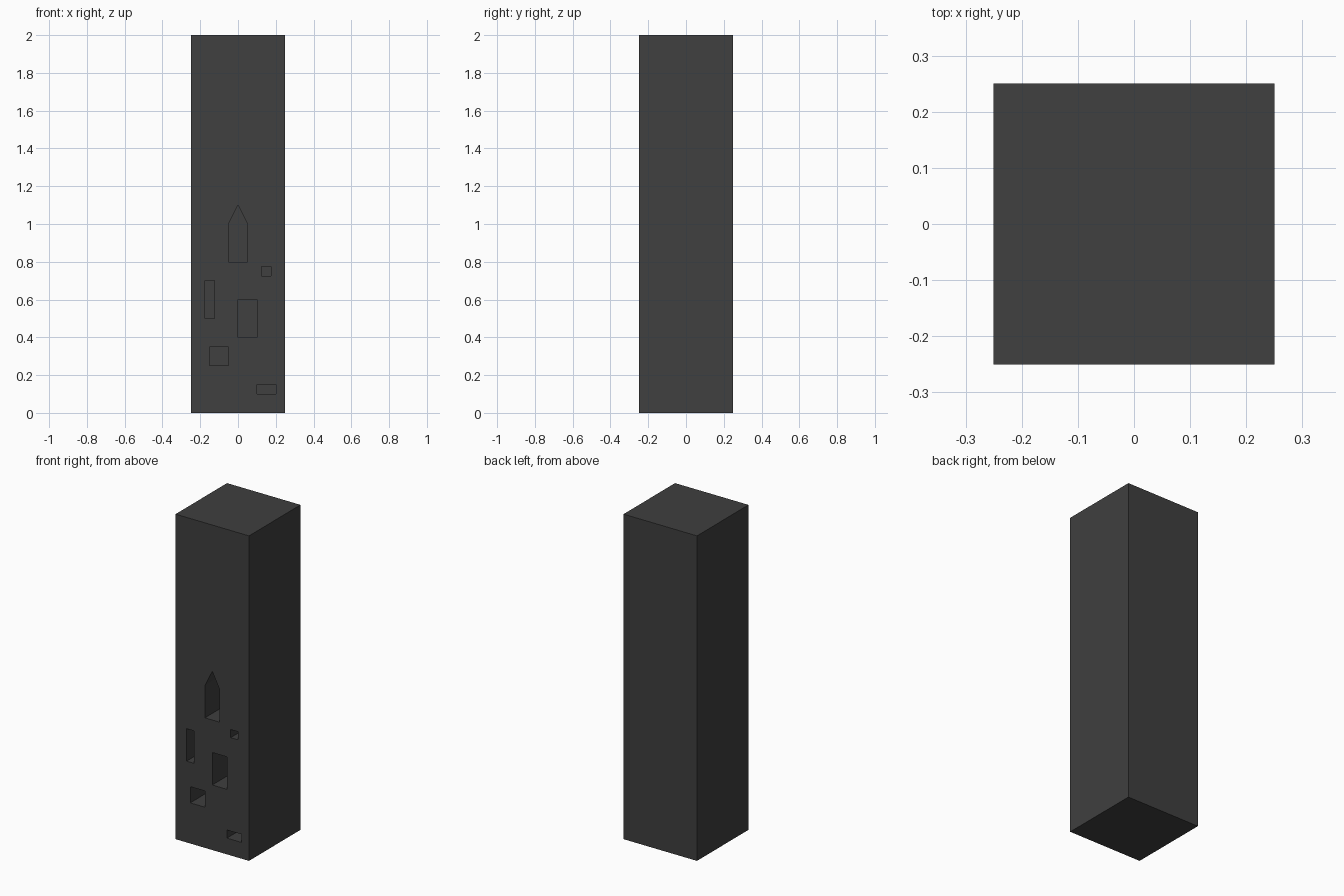
import bpy
import bmesh

if "Cube" in bpy.data.objects:
    bpy.data.objects.remove(bpy.data.objects["Cube"])

W, H, DEPTH = 0.5, 2.0, 0.2   # pillar width, height, recess depth


def rect(cx, cz, w, h):
    """Front-view rectangle as (x, z) points."""
    return [(cx - w / 2, cz - h / 2), (cx + w / 2, cz - h / 2),
            (cx + w / 2, cz + h / 2), (cx - w / 2, cz + h / 2)]


def add_prism(bm, profile, y0, y1):
    """Extrude an (x, z) profile from y0 back to y1."""
    face = bm.faces.new([bm.verts.new((x, y0, z)) for x, z in profile])
    ext = bmesh.ops.extrude_face_region(bm, geom=[face], use_keep_orig=True)
    verts = [g for g in ext["geom"] if isinstance(g, bmesh.types.BMVert)]
    bmesh.ops.translate(bm, vec=(0, y1 - y0, 0), verts=verts)


def make_object(name, profiles, y0, y1):
    bm = bmesh.new()
    for p in profiles:
        add_prism(bm, p, y0, y1)
    bmesh.ops.recalc_face_normals(bm, faces=bm.faces[:])
    mesh = bpy.data.meshes.new(name)
    bm.to_mesh(mesh)
    bm.free()
    obj = bpy.data.objects.new(name, mesh)
    bpy.context.collection.objects.link(obj)
    return obj


# Square pillar
pillar = make_object("pillar", [rect(0, H / 2, W, H)], -W / 2, W / 2)
mat = bpy.data.materials.new("dark_stone")
mat.diffuse_color = (0.05, 0.05, 0.05, 1)
mat.use_nodes = True
mat.node_tree.nodes["Principled BSDF"].inputs["Base Color"].default_value = mat.diffuse_color
pillar.data.materials.append(mat)

# Recesses in the front: pointed niche, then rectangular openings
recesses = [
    [(-0.05, 0.8), (0.05, 0.8), (0.05, 1.0), (0, 1.1), (-0.05, 1.0)],
    rect(0.15, 0.75, 0.05, 0.05),
    rect(-0.15, 0.6, 0.05, 0.2),
    rect(0.05, 0.5, 0.1, 0.2),
    rect(-0.1, 0.3, 0.1, 0.1),
    rect(0.15, 0.125, 0.1, 0.05),
]
cutter = make_object("recess_cutter", recesses, -W / 2 - 0.1, -W / 2 + DEPTH)
cutter.hide_render = True
cutter.data.materials.append(mat)

# Carve the recesses, then drop the cutter
cut = pillar.modifiers.new("recesses", "BOOLEAN")
cut.operation = "DIFFERENCE"
cut.solver = "EXACT"
cut.object = cutter
bpy.context.view_layer.objects.active = pillar
bpy.ops.object.modifier_apply(modifier=cut.name)
bpy.data.objects.remove(cutter)
